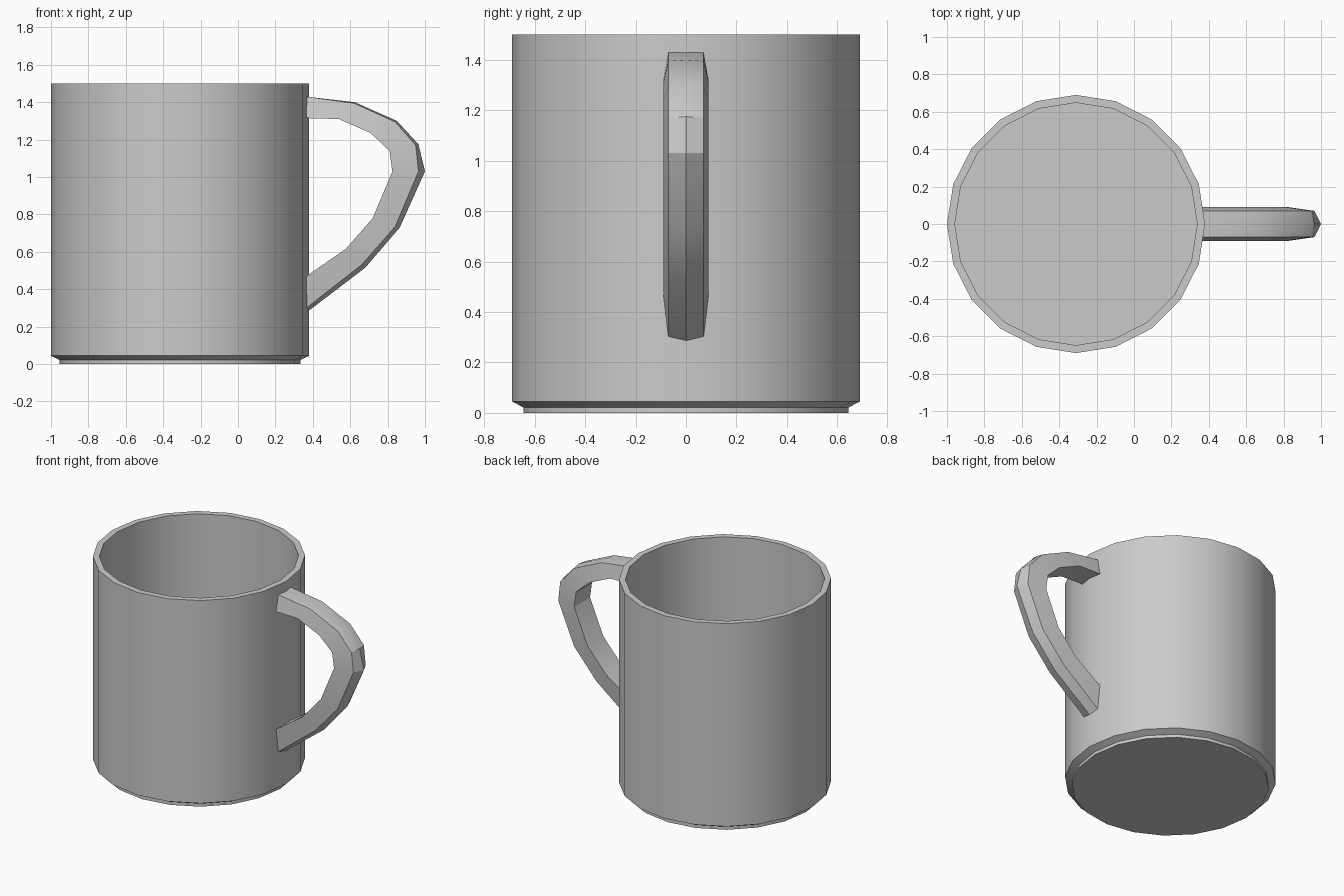
import bpy, bmesh, math

if "Cube" in bpy.data.objects:
    bpy.data.objects.remove(bpy.data.objects["Cube"])


def make_object(name, bm):
    bmesh.ops.recalc_face_normals(bm, faces=bm.faces[:])
    mesh = bpy.data.meshes.new(name)
    bm.to_mesh(mesh)
    bm.free()
    obj = bpy.data.objects.new(name, mesh)
    bpy.context.collection.objects.link(obj)
    bpy.ops.object.select_all(action='DESELECT')
    obj.select_set(True)
    bpy.context.view_layer.objects.active = obj
    bpy.ops.object.shade_smooth_by_angle(angle=math.radians(30))
    return obj


def skin(bm, rings):
    # Bridge closed rings in order and cap both ends
    loops = [[bm.verts.new(p) for p in ring] for ring in rings]
    n = len(loops[0])
    for a, b in zip(loops, loops[1:]):
        for i in range(n):
            j = (i + 1) % n
            bm.faces.new((a[i], a[j], b[j], b[i]))
    bm.faces.new(loops[0])
    bm.faces.new(loops[-1])


# Cup: 20-sided lathe, outside foot to rim, then inside down to the floor
CX, SIDES = -0.31, 20
profile = [(0.645, 0), (0.645, 0.022), (0.69, 0.045),
           (0.69, 1.5), (0.648, 1.5), (0.648, 0.05)]
bm = bmesh.new()
skin(bm, [[(CX + r * math.cos(2 * math.pi * i / SIDES),
            r * math.sin(2 * math.pi * i / SIDES), z) for i in range(SIDES)]
          for r, z in profile])
make_object("cup", bm)

# Handle: five-sided section with a ridge down the outside
ridge = [(0.365, 1.43), (0.625, 1.40), (0.85, 1.30), (0.965, 1.175),
         (1.0, 1.03), (0.865, 0.73), (0.68, 0.515), (0.365, 0.275)]
edge = [(0.365, 1.43), (0.62, 1.395), (0.84, 1.295), (0.95, 1.17),
        (0.965, 1.03), (0.84, 0.735), (0.66, 0.53), (0.365, 0.30)]
inner = [(0.365, 1.315), (0.54, 1.31), (0.71, 1.235), (0.81, 1.14),
         (0.825, 1.03), (0.72, 0.78), (0.575, 0.615), (0.365, 0.47)]
bm = bmesh.new()
skin(bm, [[(rx, 0, rz), (ex, 0.07, ez), (ix, 0.09, iz),
           (ix, -0.09, iz), (ex, -0.07, ez)]
          for (rx, rz), (ex, ez), (ix, iz) in zip(ridge, edge, inner)])
make_object("handle", bm)
